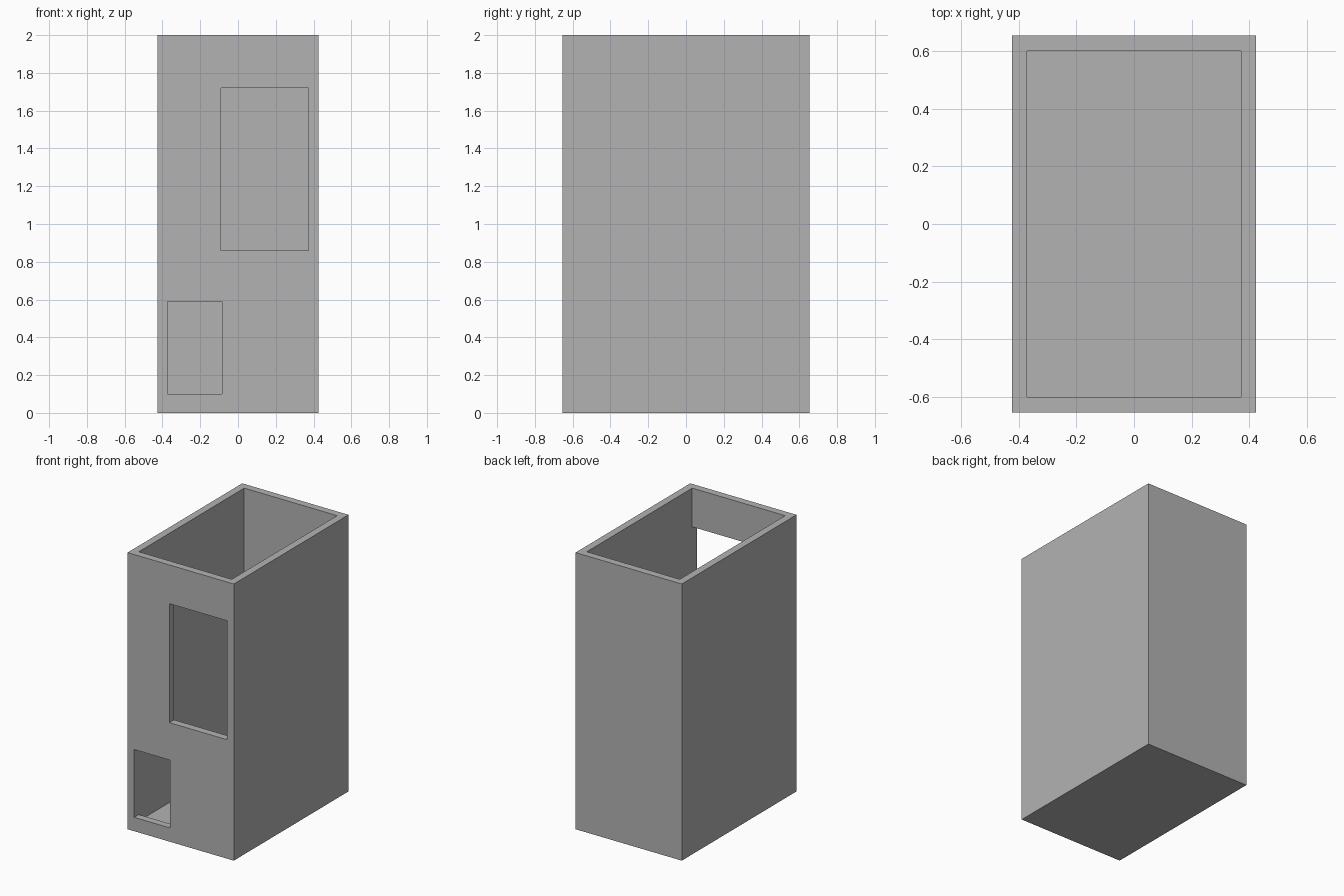
import bpy
import bmesh
from mathutils import Vector

if "Cube" in bpy.data.objects:
    bpy.data.objects.remove(bpy.data.objects["Cube"])

HX, HY, H = 0.425, 0.655, 2.0   # half width, half depth, height
WALL = 0.053                    # wall and floor thickness
IX, IY = HX - WALL, HY - WALL   # inner half sizes

grey = bpy.data.materials.new("plain grey")
grey.diffuse_color = (0.45, 0.45, 0.45, 1)
grey.use_nodes = True
grey.node_tree.nodes["Principled BSDF"].inputs["Base Color"].default_value = grey.diffuse_color


def box(name, lo, hi):
    """Axis-aligned box between two corners."""
    lo, hi = Vector(lo), Vector(hi)
    bm = bmesh.new()
    bmesh.ops.create_cube(bm, size=1)
    for v in bm.verts:
        v.co = (lo + hi) / 2 + v.co * (hi - lo)
    mesh = bpy.data.meshes.new(name)
    bm.to_mesh(mesh)
    bm.free()
    mesh.materials.append(grey)
    obj = bpy.data.objects.new(name, mesh)
    bpy.context.collection.objects.link(obj)
    return obj


# Outer body
body = box("open_box", (-HX, -HY, 0), (HX, HY, H))

# Hollow interior with open top, then the two front openings
cutters = [
    box("interior_cutter", (-IX, -IY, WALL), (IX, IY, H + 0.2)),
    box("upper_opening_cutter", (-0.09, -HY - 0.1, 0.86), (IX, -IY + 0.1, 1.72)),
    box("lower_opening_cutter", (-IX, -HY - 0.1, 0.10), (-0.085, -IY + 0.1, 0.59)),
]
for cutter in cutters:
    cutter.hide_render = True
    cutter.hide_viewport = True
    cutter.display_type = 'WIRE'
    cut = body.modifiers.new(cutter.name, 'BOOLEAN')
    cut.operation = 'DIFFERENCE'
    cut.solver = 'EXACT'
    cut.object = cutter
